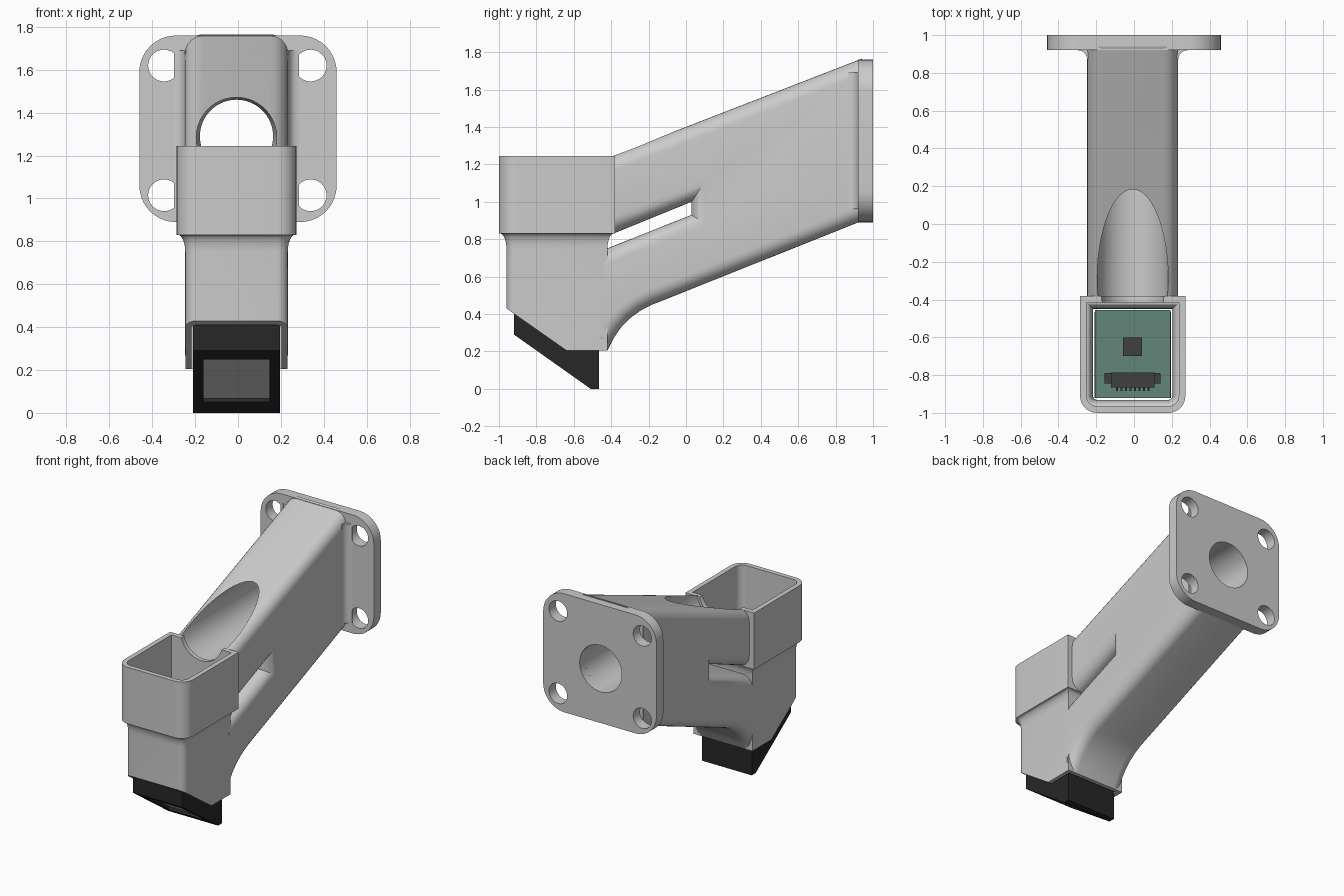
import bpy, bmesh
from math import sin, cos, pi, atan2
from mathutils import Vector

if "Cube" in bpy.data.objects:
    bpy.data.objects.remove(bpy.data.objects["Cube"])

CX = -0.007  # body sits slightly left of the flange centre


def material(name, rgb):
    m = bpy.data.materials.new(name)
    m.diffuse_color = (*rgb, 1)
    m.use_nodes = True
    m.node_tree.nodes["Principled BSDF"].inputs["Base Color"].default_value = m.diffuse_color
    return m


BLACK = material("black_plastic", (0.02, 0.02, 0.02))
DARK = material("dark_component", (0.05, 0.05, 0.05))
GREEN = material("board_green", (0.12, 0.24, 0.19))


def finish(name, bm, mat=None):
    bmesh.ops.recalc_face_normals(bm, faces=bm.faces)
    me = bpy.data.meshes.new(name)
    bm.to_mesh(me)
    bm.free()
    ob = bpy.data.objects.new(name, me)
    bpy.context.collection.objects.link(ob)
    if mat:
        me.materials.append(mat)
    return ob


def loft(name, rings, closed=False, mat=None, edit=None):
    """Skin equal-length point rings; cap the ends or close into a loop."""
    bm = bmesh.new()
    vs = [[bm.verts.new(p) for p in r] for r in rings]
    n = len(rings[0])
    pairs = list(zip(vs, vs[1:])) + ([(vs[-1], vs[0])] if closed else [])
    for a, b in pairs:
        for i in range(n):
            bm.faces.new((a[i], a[(i + 1) % n], b[(i + 1) % n], b[i]))
    if not closed:
        bm.faces.new(vs[0])
        bm.faces.new(vs[-1])
    bmesh.ops.recalc_face_normals(bm, faces=bm.faces)
    if edit:
        edit(bm)
    return finish(name, bm, mat)


def prism_x(name, yz, half, mat=None, edit=None):
    return loft(name, [[(CX + s, y, z) for y, z in yz] for s in (-half, half)], mat=mat, edit=edit)


def box(name, x, y, z, mat=None):
    return loft(name, [[(x[0], y[0], h), (x[1], y[0], h), (x[1], y[1], h), (x[0], y[1], h)] for h in z], mat=mat)


def cone_y(x, z, r0, r1, y0, y1, n=64):
    return loft("cutter", [[(x + r * cos(2 * pi * i / n), y, z + r * sin(2 * pi * i / n)) for i in range(n)]
                           for r, y in ((r0, y0), (r1, y1))])


def cut(ob, cutter):
    m = ob.modifiers.new("cut", 'BOOLEAN')
    m.operation, m.solver, m.object = 'DIFFERENCE', 'EXACT', cutter
    bpy.context.view_layer.objects.active = ob
    bpy.ops.object.modifier_apply(modifier=m.name)
    bpy.data.objects.remove(cutter)


def smooth(ob):
    bpy.ops.object.select_all(action='DESELECT')
    ob.select_set(True)
    bpy.context.view_layer.objects.active = ob
    bpy.ops.object.shade_smooth_by_angle(angle=0.55)


def arc(cx, cy, r, a0, n=10):
    return [(cx + r * cos(a0 + pi / 2 * i / n), cy + r * sin(a0 + pi / 2 * i / n)) for i in range(n + 1)]


def bore():
    return cone_y(CX, 1.29, 0.19, 0.17, -0.381, 1.05)


# Mounting flange with four bolt holes and the central bore
R = 0.17
outline = (arc(0.46 - R, 1.76 - R, R, 0) + arc(-0.46 + R, 1.76 - R, R, pi / 2)
           + arc(-0.46 + R, 0.89 + R, R, pi) + arc(0.46 - R, 0.89 + R, R, 1.5 * pi))
flange = loft("mounting_flange", [[(x, y, z) for x, z in outline] for y in (0.92, 1.0)])
for sx in (-1, 1):
    for z in (1.015, 1.62):
        cut(flange, cone_y(-0.003 + sx * 0.342, z, 0.074, 0.074, 0.8, 1.1, 40))
cut(flange, bore())
smooth(flange)


# Forked sloping arm with rounded edges
def round_long_edges(bm):
    es = []
    for e in bm.edges:
        a, b = (v.co for v in e.verts)
        at_end = (a.y < -0.399 and b.y < -0.399 and abs(a.z - b.z) > 0.15) or (a.y > 0.93 and b.y > 0.93)
        if abs(a.x - b.x) < 1e-4 and not at_end:
            es.append(e)
    bmesh.ops.bevel(bm, geom=es, offset=0.08, offset_type='OFFSET', segments=7,
                    profile=0.5, affect='EDGES', clamp_overlap=False)


arm = prism_x("forked_arm", [(-0.40, 1.245), (0.94, 1.765), (0.94, 0.897), (-0.18, 0.45), (-0.24, 0.42),
                             (-0.30, 0.377), (-0.35, 0.325), (-0.39, 0.265), (-0.42, 0.205), (-0.435, 0.205),
                             (-0.435, 0.745), (0.03, 0.93), (0.03, 1.0), (-0.40, 0.825)],
              0.241, edit=round_long_edges)
cut(arm, cone_y(CX, 1.29, 0.19, 0.17, -0.45, 1.05))
smooth(arm)

# Concave fillets where the arm meets the flange
for s, side in ((-1, "left"), (1, "right")):
    q = 0.05
    prof = [(0.235, 0.925), (0.235, 0.925 - q)] + [
        (0.241 + q * (1 - cos(t)), 0.92 - q + q * sin(t)) for t in (pi / 12 * i for i in range(7))] + [(0.291, 0.925)]
    smooth(loft("flange_fillet_" + side, [[(CX + s * x, y, z) for x, y in prof] for z in (0.96, 1.69)]))


# Hollow housing: narrow lower sleeve flaring into the wider cup
def section(o, z):
    hx, y0, y1, r = 0.239 + o, -0.96 - o, -0.42 + o, 0.05 + o
    pts = [(hx, y1), (-hx, y1)] + arc(-hx + r, y0 + r, r, pi, 8) + arc(hx - r, y0 + r, r, 1.5 * pi, 8)
    return [(CX + x, y, z) for x, y in pts]


flare = [(0.034 * (1 - cos(t)), 0.75 + 0.08 * sin(t)) for t in (pi / 16 * i for i in range(9))]
outer = [(0, 0.1)] + flare + [(0.04, 0.83), (0.04, 1.245)]
inner = [(0.005, 1.245)] + [(o - 0.029, z) for o, z in reversed(flare)] + [(-0.029, 0.1)]
housing = loft("sensor_housing", [section(o, z) for o, z in outer + inner], closed=True)
cut(housing, prism_x("cutter", [(-1.1, 0.528), (-0.64, 0.205), (-0.3, 0.205), (-0.3, 0), (-1.1, 0)], 0.5))
cut(housing, cone_y(CX, 1.29, 0.165, 0.175, -0.5, -0.3))
smooth(housing)

# Black reader body with a slanted window recess
reader = prism_x("reader_body", [(-0.92, 0.56), (-0.92, 0.29), (-0.51, 0), (-0.465, 0), (-0.465, 0.56)], 0.202, BLACK)
tilt = atan2(-0.29, 0.41)


def slanted_box(name, half_w, half_l, depth0, depth1):
    """Box aligned with the slanted face, depths measured inward from it."""
    mid = Vector((CX, -0.722, 0.15))
    along = Vector((0, cos(tilt), sin(tilt)))
    inward = Vector((0, -sin(tilt), cos(tilt)))
    return loft(name, [[mid + inward * d + along * a * half_l + Vector((b * half_w, 0, 0))
                        for a, b in ((-1, -1), (-1, 1), (1, 1), (1, -1))] for d in (depth0, depth1)])


cut(reader, slanted_box("cutter", 0.153, 0.173, -0.05, 0.03))
slanted_box("reader_window", 0.153, 0.173, 0.02, 0.035)

# Circuit board, chip and connector inside the sleeve
box("circuit_board", (CX - 0.2, CX + 0.2), (-0.92, -0.455), (0.56, 0.59), GREEN)
box("chip", (CX - 0.05, CX + 0.05), (-0.70, -0.60), (0.59, 0.61), DARK)
box("connector_body", (CX - 0.115, CX + 0.115), (-0.865, -0.785), (0.59, 0.64), DARK)
for s, side in ((-1, "left"), (1, "right")):
    xs = sorted((CX + s * 0.11, CX + s * 0.148))
    box("connector_tab_" + side, xs, (-0.845, -0.79), (0.59, 0.625), DARK)
for i in range(8):
    x = CX - 0.084 + i * 0.024
    box(f"connector_pin_{i + 1}", (x - 0.005, x + 0.005), (-0.885, -0.86), (0.59, 0.60), DARK)
